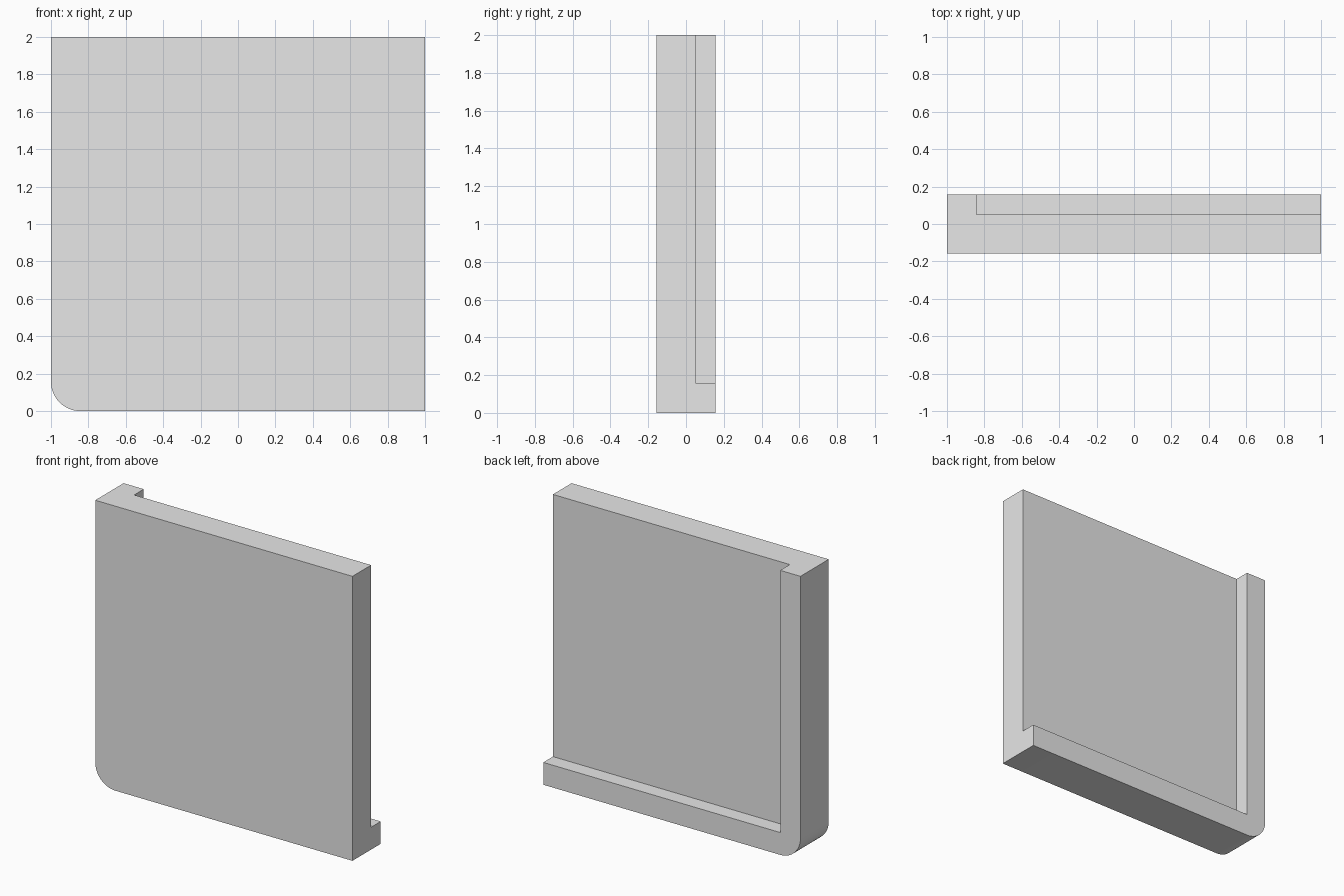
import bpy
import bmesh
from math import sin, cos, pi

cube = bpy.data.objects.get("Cube")
if cube:
    bpy.data.objects.remove(cube, do_unlink=True)

HALF = 1.0       # half the panel width
TOP = 2.0        # panel height
DEPTH = 0.157    # half the full thickness
STEP = 0.05      # y of the recessed back face
RIM = 0.157      # rim width and corner radius
SEGMENTS = 16

grey = bpy.data.materials.new("light_grey")
grey.use_nodes = True
grey.diffuse_color = (0.8, 0.8, 0.8, 1)
grey.node_tree.nodes["Principled BSDF"].inputs["Base Color"].default_value = (0.8, 0.8, 0.8, 1)


def extrude_profile(bm, profile, y0, y1):
    """Extrude an (x, z) outline from y0 to y1; return the front and back rings."""
    front = [bm.verts.new((x, y0, z)) for x, z in profile]
    back = [bm.verts.new((x, y1, z)) for x, z in profile]
    for i in range(len(profile)):
        j = (i + 1) % len(profile)
        bm.faces.new((front[i], front[j], back[j], back[i]))
    bm.faces.new(front)
    bm.faces.new(back[::-1])


def make_solid(name, profile, y0, y1):
    bm = bmesh.new()
    extrude_profile(bm, profile, y0, y1)
    bmesh.ops.recalc_face_normals(bm, faces=bm.faces)
    mesh = bpy.data.meshes.new(name)
    bm.to_mesh(mesh)
    bm.free()
    mesh.materials.append(grey)
    obj = bpy.data.objects.new(name, mesh)
    bpy.context.collection.objects.link(obj)
    return obj


# Panel outline with one rounded lower corner
corner = [(-HALF + RIM - RIM * cos(a), RIM - RIM * sin(a))
          for a in (pi / 2 * i / SEGMENTS for i in range(SEGMENTS + 1))]
outline = [(-HALF, TOP)] + corner + [(HALF, 0), (HALF, TOP)]
panel = make_solid("rimmed_panel", outline, -DEPTH, DEPTH)

# Recess in the back, open at the top and the left, leaving an L-shaped rim
inner, over = -HALF + RIM, 0.2
pocket = [(inner, RIM), (HALF + over, RIM), (HALF + over, TOP + over), (inner, TOP + over)]
cutter = make_solid("recess_cutter", pocket, STEP, DEPTH + over)
cutter.hide_render = True
cutter.hide_viewport = True

cut = panel.modifiers.new("recess", 'BOOLEAN')
cut.operation = 'DIFFERENCE'
cut.solver = 'EXACT'
cut.object = cutter

# Apply the cut, then remove the helper
bpy.context.view_layer.update()
graph = bpy.context.evaluated_depsgraph_get()
panel_mesh = bpy.data.meshes.new_from_object(panel.evaluated_get(graph))
panel.modifiers.clear()
panel.data = panel_mesh
bpy.data.objects.remove(cutter, do_unlink=True)

# Smooth the rounded corner, keep the edges sharp
bpy.ops.object.select_all(action='DESELECT')
panel.select_set(True)
bpy.context.view_layer.objects.active = panel
bpy.ops.object.shade_smooth_by_angle(angle=pi / 6)
